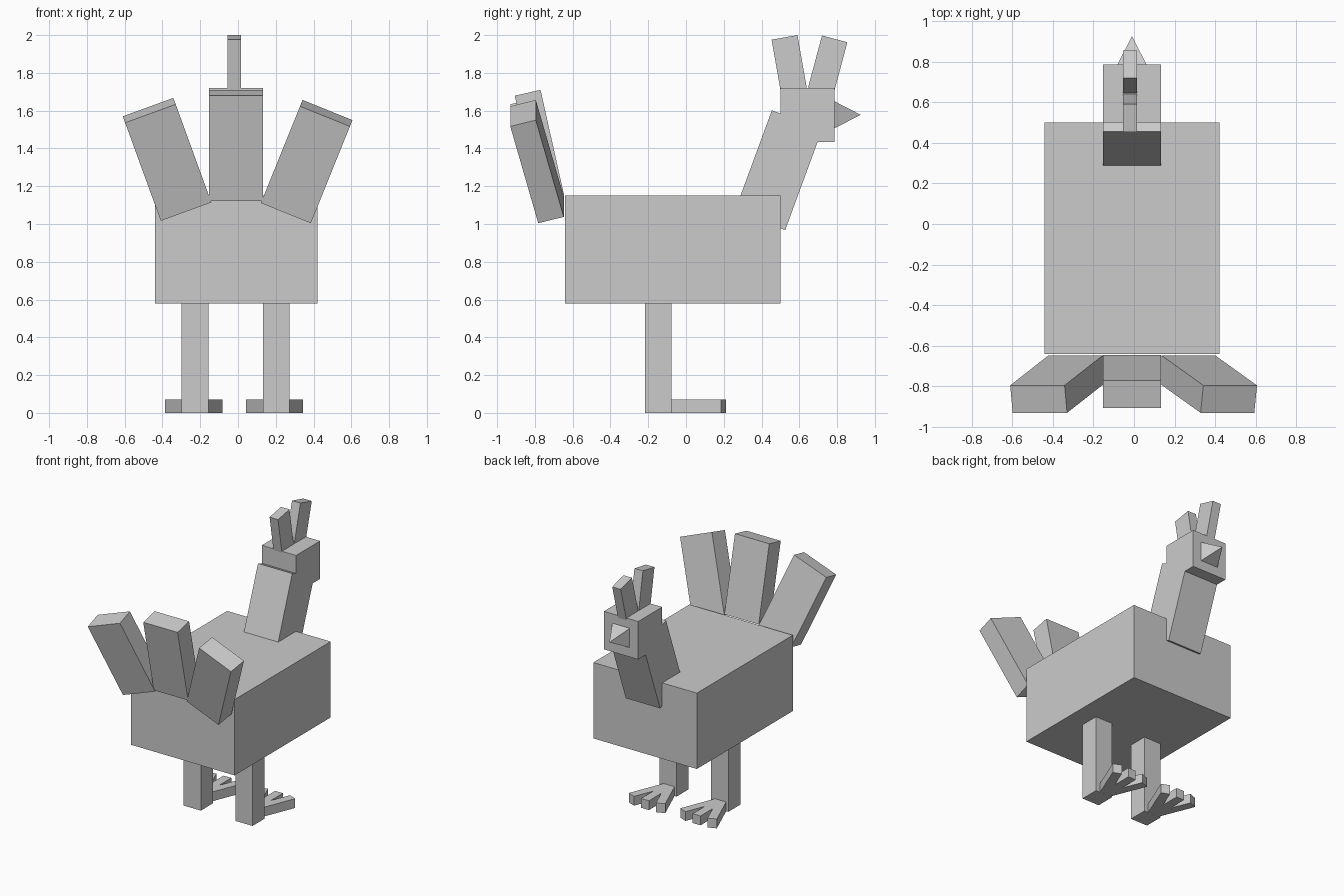
import bpy
import bmesh
from math import radians
from mathutils import Matrix, Vector

if "Cube" in bpy.data.objects:
    bpy.data.objects.remove(bpy.data.objects["Cube"])

CX = -0.01   # the bird's own middle line
W = 0.285    # width shared by neck, head and tail feathers
T = 0.142    # thickness shared by legs, comb and tail feathers


def box(name, size, anchor, loc, rot=(0, 0, 0)):
    """Box whose anchor point (-1..1 per axis) sits at loc, turned about it."""
    bm = bmesh.new()
    bmesh.ops.create_cube(bm, size=2)
    for v in bm.verts:
        v.co = Vector([(c - a) * s / 2 for c, a, s in zip(v.co, anchor, size)])
    mesh = bpy.data.meshes.new(name)
    bm.to_mesh(mesh)
    bm.free()
    ob = bpy.data.objects.new(name, mesh)
    ob.location = loc
    ob.rotation_euler = [radians(a) for a in rot]
    bpy.context.collection.objects.link(ob)
    return ob


# Body
box("body", (0.86, 1.14, 0.57), (0, 0, -1), (CX, -0.07, 0.58))

# Neck and head
box("neck", (W, W, 0.57), (0, 0, 0), (CX, 0.49, 1.285), (-20.2, 0, 0))
box("head", (W, W, W), (0, 1, 1), (CX, 0.785, 1.72))

# Beak: four-sided pyramid pointing forward
bm = bmesh.new()
bmesh.ops.create_cone(bm, cap_ends=True, segments=4, radius1=0.102, radius2=0,
                      depth=0.14, matrix=Matrix.Rotation(radians(45), 4, 'Z'))
bmesh.ops.remove_doubles(bm, verts=bm.verts, dist=1e-5)
mesh = bpy.data.meshes.new("beak")
bm.to_mesh(mesh)
bm.free()
beak = bpy.data.objects.new("beak", mesh)
beak.location = (CX, 0.855, 1.578)
beak.rotation_euler = (radians(-90), 0, 0)
bpy.context.collection.objects.link(beak)

# Comb: two spread blocks on the head
box("comb_back", (0.07, 0.139, W), (0, 1, 1), (-0.02, 0.59, 2.0), (10, 0, 0))
box("comb_front", (0.07, 0.139, W), (0, -1, 1), (-0.02, 0.72, 1.998), (-15, 0, 0))

# Tail feathers
feather = (W, 0.14, 0.572)
box("tail_feather_middle", feather, (0, 1, 1), (CX, -0.77, 1.71), (12.6, 0, 0))
box("tail_feather_left", feather, (-1, 1, 1), (-0.61, -0.795, 1.57), (15, -20, 0))
box("tail_feather_right", feather, (1, 1, 1), (0.606, -0.795, 1.55), (15, 22, 0))

# Legs, each with three fanned toes
for side, leg_x, foot_x in (("left", -0.2275, -0.235), ("right", 0.2025, 0.1935)):
    box(f"leg_{side}", (T, T, 0.58), (0, 0, -1), (leg_x, -0.147, 0))
    for i, name in ((-1, "outer_a"), (0, "middle"), (1, "outer_b")):
        box(f"toe_{side}_{name}", (0.065, 0.295 if i else 0.285, 0.07),
            (0, -1, -1), (foot_x + 0.011 * i, -0.075, 0), (0, 0, -22 * i))
